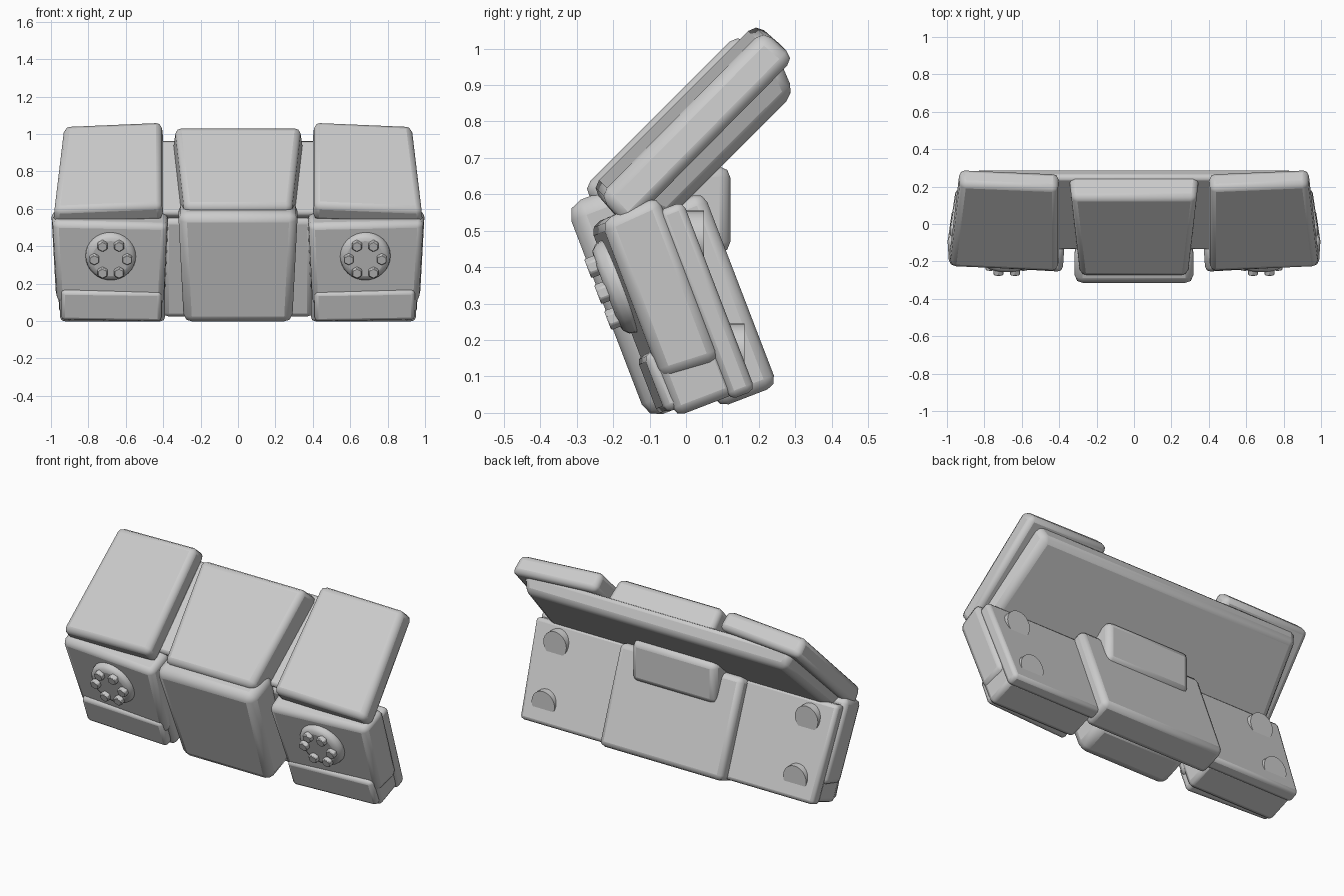
import bpy, bmesh, math
from mathutils import Matrix

if "Cube" in bpy.data.objects:
    bpy.data.objects.remove(bpy.data.objects["Cube"])

grey = bpy.data.materials.new("plain_grey")
grey.use_nodes = True
grey.diffuse_color = (0.6, 0.6, 0.6, 1)
grey.node_tree.nodes["Principled BSDF"].inputs["Base Color"].default_value = (0.6, 0.6, 0.6, 1)

# Tilted frames: local z runs up the panel, local -y points out of its front
LOWER = Matrix.Rotation(math.radians(21), 4, 'X')
UPPER = Matrix.Rotation(math.radians(-45), 4, 'X')
LEVEL = Matrix.Identity(4)


def finish(name, bm, frame, bevel=0, mirror=False, segments=2):
    bmesh.ops.recalc_face_normals(bm, faces=bm.faces)
    mesh = bpy.data.meshes.new(name)
    bm.to_mesh(mesh)
    bm.free()
    mesh.materials.append(grey)
    ob = bpy.data.objects.new(name, mesh)
    bpy.context.collection.objects.link(ob)
    ob.matrix_world = frame
    if bevel:
        mod = ob.modifiers.new("Bevel", 'BEVEL')
        mod.width = bevel
        mod.segments = segments
        mod.limit_method = 'ANGLE'
        mod.angle_limit = math.radians(25)
    if mirror:
        ob.modifiers.new("Mirror", 'MIRROR')
    bpy.ops.object.select_all(action='DESELECT')
    ob.select_set(True)
    bpy.context.view_layer.objects.active = ob
    bpy.ops.object.shade_smooth_by_angle(angle=math.radians(25))
    return ob


def block(name, frame, bottom, top, height, depth, bevel,
          front=0, back=0, slant=0, mirror=False):
    """Tapered box: x span at bottom and top, height span, (back, front) depth,
    shrink of front and back faces, and outward fall-off of the faces."""
    bm = bmesh.new()
    bmesh.ops.create_cube(bm, size=2)
    for v in bm.verts:
        right, is_front, is_top = v.co.x > 0, v.co.y < 0, v.co.z > 0
        inset = front if is_front else back
        x = (top if is_top else bottom)[right] - v.co.x * inset
        z = height[is_top] - v.co.z * inset
        v.co = (x, -(depth[is_front] - slant * (abs(x) - 0.7)), z)
    return finish(name, bm, frame, bevel, mirror)


def centred(half):
    return (-half, half)


def disc(bm, radius, x, z, y_back, y_front, sides):
    place = Matrix.Translation((x, (y_back + y_front) / 2, z)) @ Matrix.Rotation(math.pi / 2, 4, 'X')
    bmesh.ops.create_cone(bm, cap_ends=True, segments=sides, radius1=radius, radius2=radius,
                          depth=abs(y_front - y_back), matrix=place)


# Upper half: backing slab and three covers
block("upper_back_slab", UPPER, centred(0.95), centred(0.88), (0.30, 0.87), (0.41, 0.51), 0.03, back=0.04)
block("upper_centre_cover", UPPER, centred(0.30), centred(0.35), (0.22, 0.85), (0.47, 0.636), 0.03, front=0.015)
block("upper_side_cover", UPPER, (0.40, 0.99), (0.40, 0.935), (0.245, 0.90), (0.49, 0.605), 0.03,
      front=0.008, slant=0.06, mirror=True)

# Lower half: centre pouch and its backing
block("centre_pouch", LOWER, centred(0.29), centred(0.32), (0.02, 0.65), (-0.11, 0.105), 0.045)
block("centre_back_plate", LOWER, centred(0.40), centred(0.40), (-0.02, 0.55), (-0.262, -0.088), 0.03)

# Lower side modules
block("side_back_plate", LOWER, (0.36, 0.955), (0.36, 0.985), (-0.01, 0.545), (-0.20, -0.125), 0.02, mirror=True)
block("side_core", LOWER, (0.39, 0.95), (0.39, 0.975), (0.0, 0.55), (-0.15, 0.03), 0.025, mirror=True)
block("side_front_shell", LOWER, (0.39, 0.975), (0.37, 1.0), (0.10, 0.585), (-0.125, 0.045), 0.03,
      front=0.01, slant=0.06, mirror=True)
block("side_bottom_lip", LOWER, (0.41, 0.945), (0.41, 0.945), (0.02, 0.19), (-0.03, 0.062), 0.02,
      slant=0.04, mirror=True)

# Round boss with a ring of bolts
bm = bmesh.new()
disc(bm, 0.135, 0.68, 0.39, 0.0, -0.085, 32)
finish("round_boss", bm, LOWER, 0.035, True, 3)
bm = bmesh.new()
for i in range(6):
    a = i * math.pi / 3
    disc(bm, 0.03, 0.68 + 0.088 * math.cos(a), 0.39 + 0.088 * math.sin(a), -0.06, -0.11, 6)
finish("boss_bolts", bm, LOWER, 0.004, True, 1)

# Rear hinge block and level pegs
block("rear_hinge_block", LEVEL, centred(0.28), centred(0.28), (0.43, 0.685), (-0.122, 0.04), 0.03, back=0.01)
bm = bmesh.new()
disc(bm, 0.075, 0.82, 0.48, -0.06, 0.05, 24)
disc(bm, 0.075, 0.82, 0.17, 0.04, 0.16, 24)
finish("rear_pegs", bm, LEVEL, 0, True)
